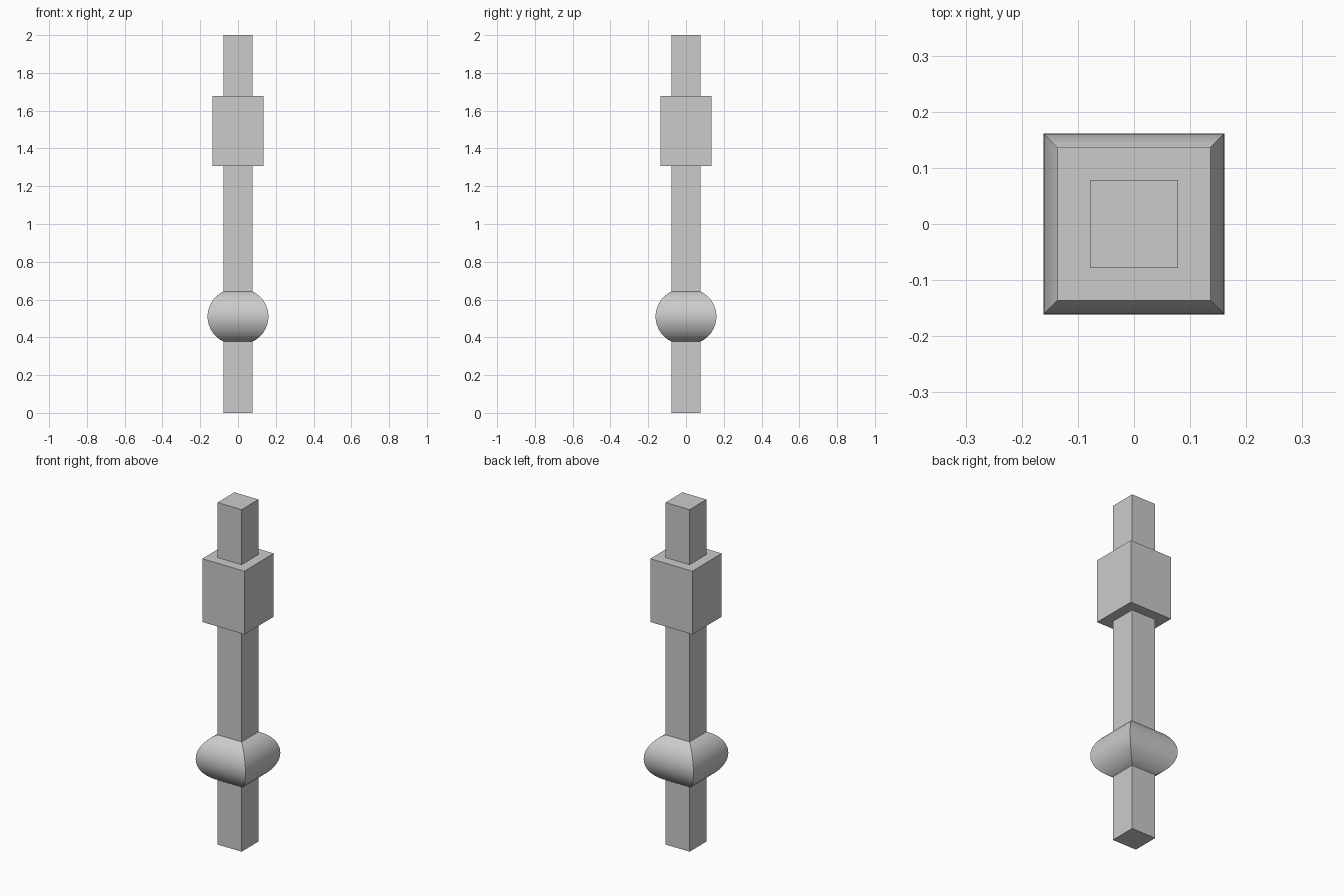
import bpy, bmesh, math

if "Cube" in bpy.data.objects:
    bpy.data.objects.remove(bpy.data.objects["Cube"])

POST, BLOCK = 0.078, 0.136          # half-widths of the shaft and the block
BULGE, BULGE_Z, BULGE_H = 0.161, 0.51, 0.132
STEPS = 20

# Rounded collar: circular arc bulging out from the shaft
sag = BULGE - POST
radius = (BULGE_H ** 2 + sag ** 2) / (2 * sag)
centre = BULGE - radius
limit = math.atan2(BULGE_H, POST - centre)
arc = []
for i in range(STEPS + 1):
    a = -limit + 2 * limit * i / STEPS
    arc.append((centre + radius * math.cos(a), BULGE_Z + radius * math.sin(a)))

# Half-width / height profile of the whole post, bottom to top
profile = [(POST, 0.0)] + arc + [
    (POST, 1.308), (BLOCK, 1.308), (BLOCK, 1.678), (POST, 1.678), (POST, 2.0)]

# Loft square rings along the profile and close both ends
bm = bmesh.new()
rings = [[bm.verts.new((sx * w, sy * w, z))
          for sx, sy in ((-1, -1), (1, -1), (1, 1), (-1, 1))]
         for w, z in profile]
for lower, upper in zip(rings, rings[1:]):
    for k in range(4):
        n = (k + 1) % 4
        bm.faces.new((lower[k], lower[n], upper[n], upper[k]))
bm.faces.new(rings[0][::-1])
bm.faces.new(rings[-1])
bmesh.ops.recalc_face_normals(bm, faces=bm.faces)

mesh = bpy.data.meshes.new("square_post")
bm.to_mesh(mesh)
bm.free()
bpy.context.collection.objects.link(bpy.data.objects.new("square_post", mesh))
